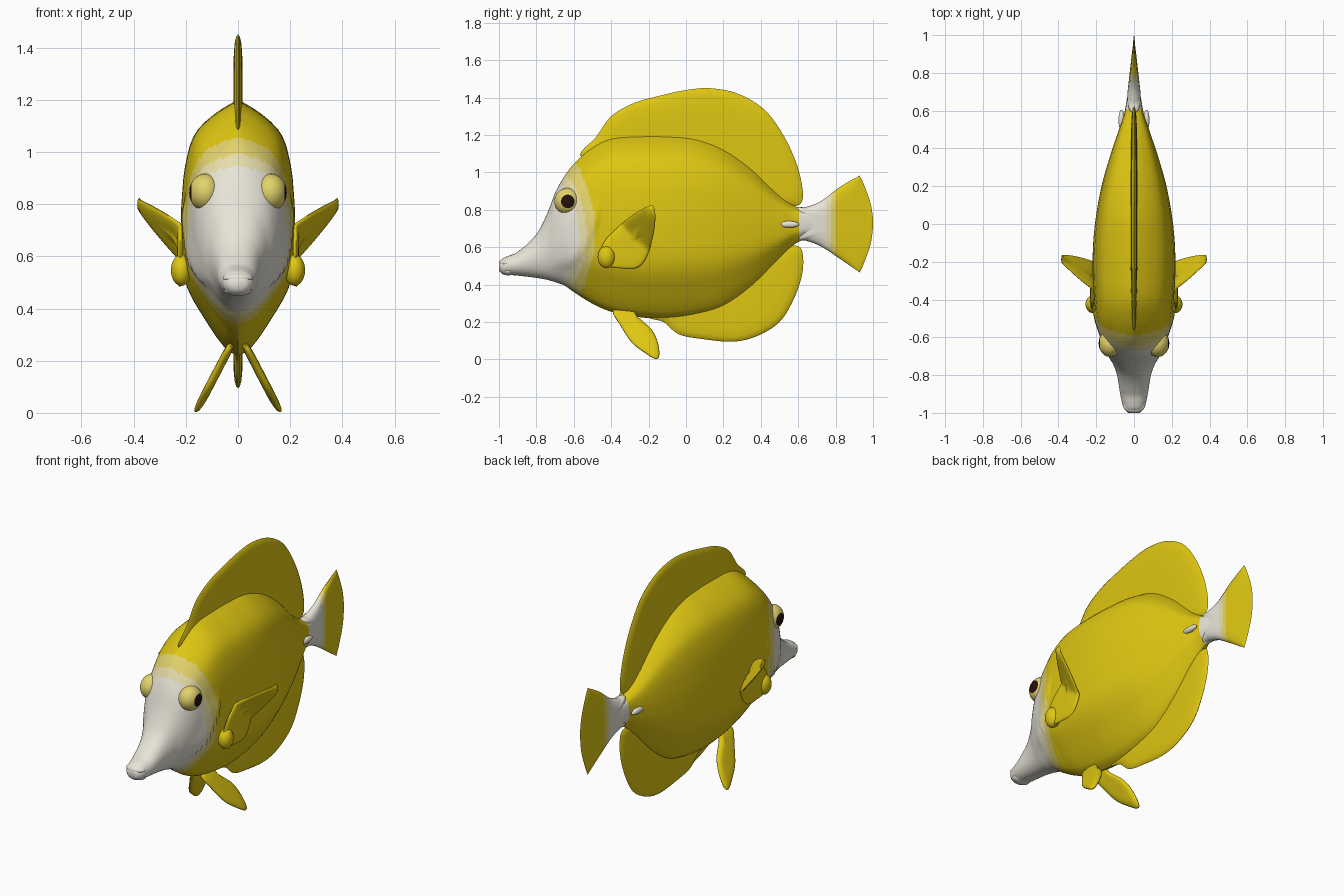
import bpy, bmesh, math
from mathutils import Matrix, Vector

if "Cube" in bpy.data.objects:
    bpy.data.objects.remove(bpy.data.objects["Cube"])


def material(name, rgb):
    m = bpy.data.materials.new(name)
    m.diffuse_color = (*rgb, 1)
    m.use_nodes = True
    m.node_tree.nodes["Principled BSDF"].inputs["Base Color"].default_value = m.diffuse_color
    return m


MATS = [material("yellow", (0.74, 0.57, 0.006)),
        material("white", (0.82, 0.79, 0.70)),
        material("cream", (0.80, 0.73, 0.40)),
        material("pale_yellow", (0.77, 0.65, 0.15)),
        material("pupil_dark", (0.02, 0.005, 0.005))]
YELLOW, WHITE, CREAM, PALE, DARK = range(5)


def finish(name, bm, rule, angle=40):
    """Colour the faces by a rule on their centre and make the object."""
    bmesh.ops.recalc_face_normals(bm, faces=bm.faces)
    for f in bm.faces:
        f.material_index = rule(f.calc_center_median())
    me = bpy.data.meshes.new(name)
    bm.to_mesh(me)
    bm.free()
    for m in MATS:
        me.materials.append(m)
    ob = bpy.data.objects.new(name, me)
    bpy.context.collection.objects.link(ob)
    bpy.ops.object.select_all(action='DESELECT')
    ob.select_set(True)
    bpy.context.view_layer.objects.active = ob
    bpy.ops.object.shade_smooth_by_angle(angle=math.radians(angle))
    return ob


def cut(bm, y):
    bmesh.ops.bisect_plane(bm, geom=bm.verts[:] + bm.edges[:] + bm.faces[:],
                           plane_co=(0, y, 0), plane_no=(0, 1, 0))


def lookup(table, x):
    """Smooth interpolation of table rows (key, values...)."""
    n = len(table)
    i = 0
    while i < n - 2 and x > table[i + 1][0]:
        i += 1
    a, b = table[i], table[i + 1]
    p, q = table[max(i - 1, 0)], table[min(i + 2, n - 1)]
    h = b[0] - a[0]
    t = min(max((x - a[0]) / h, 0), 1)
    out = []
    for k in range(1, len(a)):
        m0 = (b[k] - p[k]) / (b[0] - p[0]) * h
        m1 = (q[k] - a[k]) / (q[0] - a[0]) * h
        out.append((2*t**3 - 3*t*t + 1) * a[k] + (t**3 - 2*t*t + t) * m0
                   + (3*t*t - 2*t**3) * b[k] + (t**3 - t*t) * m1)
    return out


# ---- body: lofted along y (y, top, bottom, half width) ----
STATIONS = [(-1.0, .515, .475, .03), (-.98, .54, .455, .052), (-.95, .553, .452, .062),
            (-.9, .575, .448, .073), (-.8, .67, .436, .09), (-.74, .785, .425, .112),
            (-.7, .89, .413, .137), (-.65, .98, .395, .162), (-.6, 1.045, .36, .178),
            (-.5, 1.135, .298, .2), (-.4, 1.185, .255, .211), (-.25, 1.2, .226, .219),
            (-.1, 1.2, .218, .216), (.05, 1.185, .235, .2), (.2, 1.13, .28, .172),
            (.35, 1.025, .385, .13), (.5, .88, .535, .08), (.58, .82, .615, .053),
            (.65, .8, .645, .04), (.78, .79, .66, .015)]
SECTION = [(-1, 0), (-.95, .2), (-.73, .56), (-.43, .92), (0, 1), (.3, .97),
           (.49, .92), (.735, .75), (.89, .4), (1, 0)]


def body_point(y, a):
    top, bot, hw = lookup(STATIONS, y)
    t = math.sin(a)
    z = (top + bot) / 2 + t * (top - bot) / 2
    k = min(max((y + .75) / .25, 0), 1)           # snout is oval, trunk is flat-sided
    w = hw * ((1 - k) * math.cos(a) ** .85 + k * lookup(SECTION, t)[0]) if abs(t) < .9999 else 0
    d = -.455 - 1.5 * max(0, .83 - z) ** 2 - y    # raised gill cover
    if 0 < d < .12 and .48 < z < .83:
        w += .013 * (1 - d / .12) * min(1, (.83 - z) / .06, (z - .48) / .04)
    return w, z


def body_rule(c):
    if c.y > .605:
        return WHITE
    front = -.57 - 1.2 * (c.z - .65) ** 2
    back = -.485 - .75 * (c.z - .68) ** 2
    s = (c.y - front) / (back - front)
    return WHITE if s < 0 else CREAM if s < .45 else PALE if s < 1 else YELLOW


bm = bmesh.new()
HALF = 32
ys = [-1 + .01 * i for i in range(179)]
rings = []
for y in ys:
    ring = []
    for j in range(2 * HALF):
        a = math.pi / 2 - math.pi * (j if j <= HALF else 2 * HALF - j) / HALF
        w, z = body_point(y, a)
        ring.append(bm.verts.new((w if j <= HALF else -w, y, z)))
    rings.append(ring)
for r0, r1 in zip(rings, rings[1:]):
    for j in range(2 * HALF):
        k = (j + 1) % (2 * HALF)
        bm.faces.new((r0[j], r0[k], r1[k], r1[j]))
bm.faces.new(rings[0])
bm.faces.new(rings[-1])
cut(bm, .605)
finish("body", bm, body_rule, 50)


# ---- fins: smooth outline in (y, z), swollen and placed by a function ----
def fin(name, pts, thick, place, rule=lambda c: YELLOW, cuts=()):
    n, loop = len(pts), []
    for i in range(n):
        p0, p1, p2, p3 = (Vector(pts[(i + k) % n]) for k in (-1, 0, 1, 2))
        for s in range(6):
            t = s / 6
            loop.append(p1 + .5 * t * ((p2 - p0) + t * ((2*p0 - 5*p1 + 4*p2 - p3)
                        + t * (3*p1 - p0 - 3*p2 + p3))))
    mid = sum(loop, Vector((0, 0))) / len(loop)
    bm = bmesh.new()
    rim = [bm.verts.new(place(p.x, p.y, 0)) for p in loop]
    for side in (1, -1):
        prev = rim
        for s in (.97, .88, .7, .5, .25):
            off = side * thick * math.sqrt(1 - s ** 6)
            ring = [bm.verts.new(place(q.x, q.y, off)) for q in (mid + (p - mid) * s for p in loop)]
            for j in range(len(loop)):
                k = (j + 1) % len(loop)
                bm.faces.new((prev[j], prev[k], ring[k], ring[j]))
            prev = ring
        tip = bm.verts.new(place(mid.x, mid.y, side * thick))
        for j in range(len(loop)):
            bm.faces.new((prev[j], prev[(j + 1) % len(loop)], tip))
    for c in cuts:
        cut(bm, c)
    return finish(name, bm, rule, 60)


flat = lambda y, z, o: (o, y, z)
fin("dorsal_fin", [(-.56, 1.08), (-.48, 1.19), (-.4, 1.3), (-.28, 1.37), (-.14, 1.41), (0, 1.44),
                   (.13, 1.45), (.28, 1.42), (.42, 1.335), (.52, 1.2), (.59, 1.05), (.622, .92),
                   (.62, .845), (.58, .82), (.5, .84), (.3, .93), (0, 1.0), (-.3, 1.02)], .018, flat)
fin("anal_fin", [(-.2, .23), (-.12, .2), (-.04, .135), (.08, .11), (.25, .095), (.38, .125),
                 (.5, .2), (.575, .32), (.62, .45), (.625, .56), (.6, .605), (.53, .6),
                 (.4, .55), (.2, .45), (0, .38), (-.12, .32)], .018, flat)


# tail: white at its root, fading in bands to yellow
def tail_rule(c):
    return WHITE if c.y < .75 else CREAM if c.y < .775 else PALE if c.y < .8 else YELLOW


fin("tail_fin", [(.58, .80), (.64, .815), (.72, .845), (.82, .92), (.915, .975), (.932, .975),
                 (.965, .9), (.99, .82), (1.0, .73), (.99, .63), (.965, .55), (.932, .472),
                 (.915, .475), (.82, .54), (.72, .605), (.64, .635), (.58, .65)], .038,
    lambda y, z, o: (o * min(1, max(.12, (1.0 - y) / .33)), y, z), tail_rule, (.75, .775, .8))


# ---- ellipsoids with their poles along x ----
def ellipsoid(name, loc, radii, rule):
    bm = bmesh.new()
    bmesh.ops.create_uvsphere(bm, u_segments=32, v_segments=24, radius=1)
    bmesh.ops.rotate(bm, verts=bm.verts, matrix=Matrix.Rotation(math.pi / 2, 3, 'Y'))
    bmesh.ops.scale(bm, verts=bm.verts, vec=radii)
    bmesh.ops.translate(bm, verts=bm.verts, vec=loc)
    return finish(name, bm, rule, 60)


white = lambda c: WHITE
ellipsoid("upper_lip", (0, -.962, .517), (.058, .038, .023), white)
ellipsoid("lower_lip", (0, -.95, .471), (.054, .036, .022), white)

# ---- paired parts ----
for side, tag in ((1, "right"), (-1, "left")):
    # pectoral fin hugs the flank low down and flares outward at its tip
    def pectoral(y, z, o):
        x = .162 + .718 * (z - .6) + .667 * (y + .3)
        return side * (min(.38, max(.222, x)) + o * .8), y, z - o * .5
    fin("pectoral_fin_" + tag,
        [(-.46, .56), (-.43, .64), (-.36, .71), (-.29, .77), (-.2, .82), (-.17, .81), (-.165, .73),
         (-.185, .62), (-.22, .53), (-.27, .487), (-.35, .487), (-.42, .5)], .014, pectoral)
    ellipsoid("pectoral_base_" + tag, (side * .217, -.425, .547), (.04, .047, .06),
              lambda c: YELLOW)
    fin("pelvic_fin_" + tag,
        [(-.39, .26), (-.35, .18), (-.29, .09), (-.22, .035), (-.165, .003), (-.143, .02),
         (-.15, .09), (-.18, .155), (-.22, .195), (-.26, .23), (-.3, .28)], .018,
        lambda y, z, o: (side * (.038 + (.24 - z) * .52 + o), y, z))
    # eye with a dark round pupil facing sideways
    ellipsoid("eye_" + tag, (side * .125, -.632, .845), (.062, .072, .072),
              lambda c: DARK if abs(c.x) > .125 + .062 * .866 else PALE)
    # small blade beside the tail root
    ellipsoid("tail_spine_" + tag, (side * .066, .55, .722), (.016, .055, .018), white)
